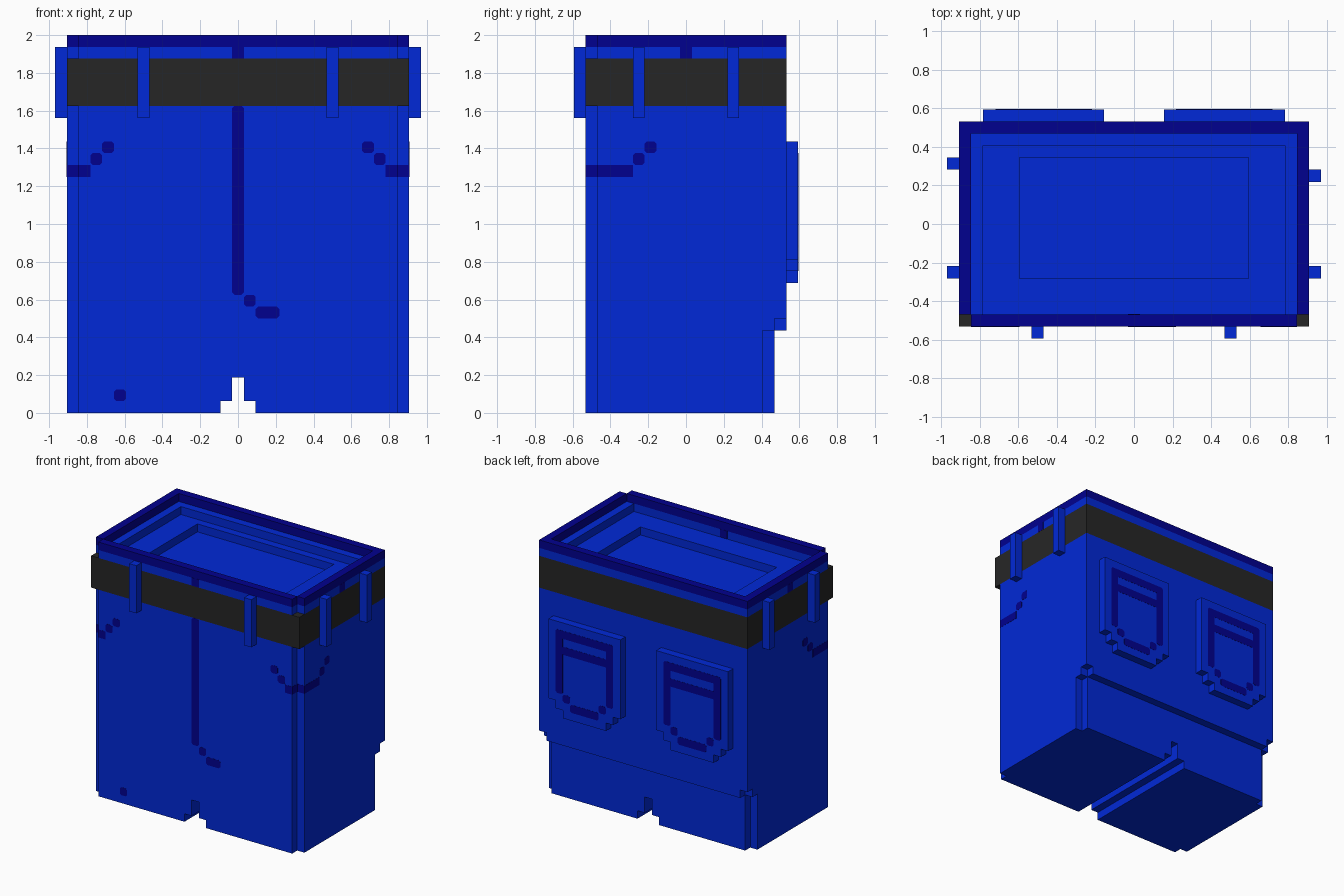
import bpy, bmesh

old = bpy.data.objects.get("Cube")
if old:
    bpy.data.objects.remove(old, do_unlink=True)

U = 1 / 16       # one block of the grid all parts sit on
T = 0.02         # thickness of painted stitch plates, in blocks


def material(name, rgb):
    m = bpy.data.materials.new(name)
    m.use_nodes = True
    m.diffuse_color = (*rgb, 1)
    m.node_tree.nodes["Principled BSDF"].inputs["Base Color"].default_value = (*rgb, 1)
    return m


BLUE = material("denim blue", (0.0003, 0.0215, 0.68))
NAVY = material("stitch navy", (0.0004, 0.0002, 0.275))
GREY = material("belt grey", (0.0195, 0.0195, 0.0195))


def prism(bm, pts, d0, d1, place):
    """Extrude a 2D outline from depth d0 to d1; place maps (a, b, depth) to x, y, z."""
    lo, hi = ([bm.verts.new([c * U for c in place(a, b, d)]) for a, b in pts] for d in (d0, d1))
    bm.faces.new(lo)
    bm.faces.new(hi)
    for i in range(len(pts)):
        j = (i + 1) % len(pts)
        bm.faces.new((lo[i], lo[j], hi[j], hi[i]))


def finish(name, bm, mat):
    bmesh.ops.recalc_face_normals(bm, faces=bm.faces)
    me = bpy.data.meshes.new(name)
    bm.to_mesh(me)
    bm.free()
    me.materials.append(mat)
    ob = bpy.data.objects.new(name, me)
    bpy.context.collection.objects.link(ob)


def plan(a, b, d):      # outline in x, y and depth along z
    return a, b, d


def front(a, b, d):     # outline in x, z and depth along y
    return a, d, b


def side(a, b, d):      # outline in y, z and depth along x
    return d, a, b


def extruded(name, mat, pts, d0, d1, place):
    bm = bmesh.new()
    prism(bm, pts, d0, d1, place)
    finish(name, bm, mat)


def rect(a0, a1, b0, b1, c=0):
    """Rectangle outline, with its corners cut by c."""
    if not c:
        return [(a0, b0), (a1, b0), (a1, b1), (a0, b1)]
    return [(a0 + c, b0), (a1 - c, b0), (a1, b0 + c), (a1, b1 - c),
            (a1 - c, b1), (a0 + c, b1), (a0, b1 - c), (a0, b0 + c)]


def blocks(name, mat, boxes):
    bm = bmesh.new()
    for x0, x1, y0, y1, z0, z1 in boxes:
        prism(bm, rect(x0, x1, y0, y1), z0, z1, plan)
    finish(name, bm, mat)


def stitches(name, rects, depth, out, place, c=0.2):
    """Thin navy plates on a face; out is the direction the face looks."""
    bm = bmesh.new()
    for r in rects:
        prism(bm, rect(*r, c), depth - out * T, depth + out * T, place)
    finish(name, bm, NAVY)


# Legs with a stepped gap between them, and recessed-corner side panels
half = [(0.5, 3), (0.5, 1), (1.5, 1), (1.5, 0), (13.5, 0), (13.5, 7)]
extruded("legs", BLUE, half + [(-x, z) for x, z in reversed(half)], -8.5, 7.5, front)
blocks("leg_side_panels", BLUE, [(13.5, 14.5, -7.5, 6.5, 0, 7), (-14.5, -13.5, -7.5, 6.5, 0, 7)])

# Seat lip and hips, with notched vertical corners
lip = [(13.5, -8.5), (13.5, -7.5), (14.5, -7.5), (14.5, 7.5), (13.5, 7.5), (13.5, 8.5)]
hip = [(13.5, -8.5), (13.5, -7.5), (14.5, -7.5), (14.5, 8.5)]
for name, pts, z0, z1 in (("seat_lip", lip, 7, 8), ("hips", hip, 8, 26)):
    extruded(name, BLUE, pts + [(-x, y) for x, y in reversed(pts)], z0, z1, plan)

# Belt
blocks("belt", GREY, [(-14.5, 14.5, -8.5, -7.5, 26, 30), (-14.5, 14.5, 7.5, 8.5, 26, 30),
                      (-14.5, -13.5, -7.5, 7.5, 26, 30), (13.5, 14.5, -7.5, 7.5, 26, 30)])

# Stepped inside of the waist
blocks("waist_floor", BLUE, [(-13.5, 13.5, -7.5, 7.5, 26, 29)])
blocks("waist_step", BLUE, [(-13.5, -9.5, -7.5, 7.5, 29, 30), (9.5, 13.5, -7.5, 7.5, 29, 30),
                            (-9.5, 9.5, -7.5, -4.5, 29, 30), (-9.5, 9.5, 5.5, 7.5, 29, 30)])
blocks("waistband", BLUE, [(-13.5, 13.5, -8.5, -7.5, 30, 31), (-12.5, 12.5, 6.5, 8.5, 30, 31),
                           (-14.5, -12.5, -7.5, 8.5, 30, 31), (12.5, 14.5, -7.5, 8.5, 30, 31)])
blocks("waist_rim", NAVY, [(-13.5, 13.5, -8.5, -7.5, 31, 32), (-14.5, 14.5, 7.5, 8.5, 31, 32),
                           (-14.5, -13.5, -7.5, 7.5, 31, 32), (13.5, 14.5, -7.5, 7.5, 31, 32)])

# Belt loops
for x in (-8, 8):
    blocks("front_belt_loop", BLUE, [(x - 0.5, x + 0.5, -9.5, -8.5, 25, 31)])
for s, ys in ((1, (-4, 4)), (-1, (-4, 5))):
    for y in ys:
        x0, x1 = sorted((s * 14.5, s * 15.5))
        blocks("side_belt_loop", BLUE, [(x0, x1, y - 0.5, y + 0.5, 25, 31)])

# Fly seam, knee mark and waistband seams
stitches("fly_seam", [(-0.5, 0.5, 10, 26), (0.5, 1.5, 9, 10), (1.5, 3.5, 8, 9)], -8.5, -1, front)
stitches("knee_mark", [(-10.5, -9.5, 1, 2)], -8.5, -1, front)
stitches("front_waist_seam", [(-0.5, 0.5, 30, 31)], -8.5, -1, front, 0)
stitches("inner_waist_seam", [(-0.5, 0.5, 30, 31)], -7.5, 1, front, 0)

for s in (1, -1):
    # Front pocket stitching, running round the notched corner
    def mirror(r):
        return (*sorted((s * r[0], s * r[1])), *r[2:])
    stitches("front_pocket_bar", [mirror((12.5, 13.5, 20, 21))], -8.5, -1, front, 0)
    stitches("front_pocket_dots", [mirror((11.5, 12.5, 21, 22)), mirror((10.5, 11.5, 22, 23))],
             -8.5, -1, front)
    stitches("corner_bar_front", [mirror((13.5, 14.5, 20, 21))], -7.5, -1, front, 0)
    stitches("corner_bar_side", [(-8.5, -7.5, 20, 21)], s * 13.5, s, side, 0)
    stitches("side_pocket_bar", [(-7.5, -4.5, 20, 21)], s * 14.5, s, side, 0)
    stitches("side_pocket_dots", [(-4.5, -3.5, 21, 22), (-3.5, -2.5, 22, 23)], s * 14.5, s, side)
    stitches("side_waist_seam", [(-0.5, 0.5, 30, 31)], s * 14.5, s, side, 0)

    # Back pocket with stepped bottom corners and stitched outline
    c = s * 7.5
    edge = [(3, 11), (3, 12), (4, 12), (4, 13), (5, 13), (5, 23)]
    outline = edge + [(-x, z) for x, z in reversed(edge)]
    extruded("back_pocket", BLUE, [(c + x, z) for x, z in outline], 8.5, 9.5, front)
    lines = [(-4, 4, 21, 22), (-4, 4, 19, 20), (-4, -3, 14, 22), (3, 4, 14, 22),
             (-3, -2, 13, 14), (2, 3, 13, 14), (-2, 2, 12, 13)]
    stitches("back_pocket_stitching", [(c + a, c + b, z0, z1) for a, b, z0, z1 in lines],
             9.5, 1, front)
